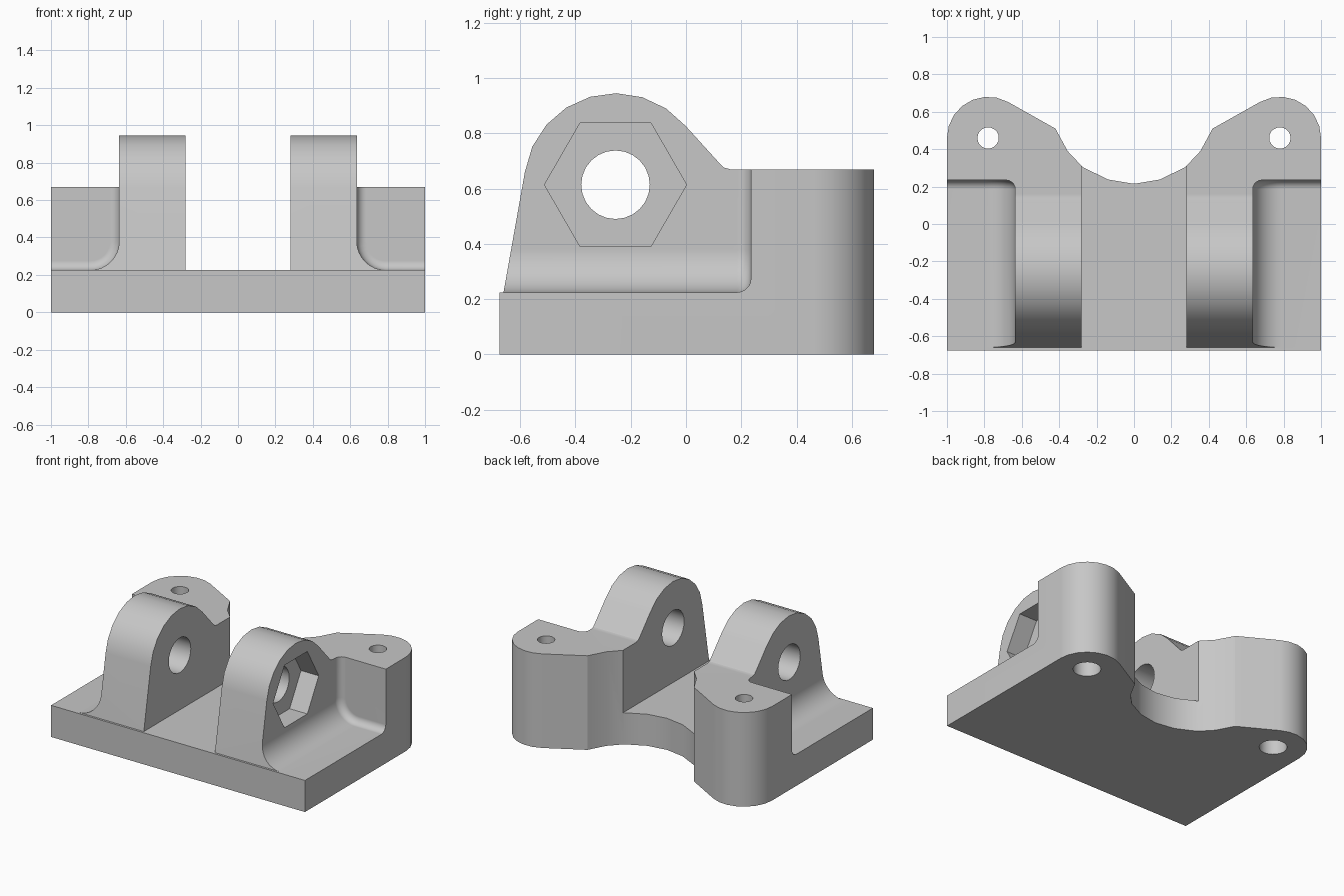
import bpy, bmesh
from math import sin, cos, pi, radians

if "Cube" in bpy.data.objects:
    bpy.data.objects.remove(bpy.data.objects["Cube"], do_unlink=True)

FLOOR = 0.225                 # top of the base plate
EAR_IN, EAR_OUT = 0.28, 0.635
BORE = (-0.255, 0.614)        # pivot axis in y, z
LUG = (0.78, 0.46)            # screw hole in x, y


def arc(centre, r, start, end, n):
    angles = [radians(start + (end - start) * i / n) for i in range(n + 1)]
    return [(centre[0] + r * cos(a), centre[1] + r * sin(a)) for a in angles]


def circle(centre, r, n):
    return arc(centre, r, 0, 360, n)[:-1]


def loft(name, rings):
    bm = bmesh.new()
    loops = [[bm.verts.new(p) for p in ring] for ring in rings]
    n = len(loops[0])
    for a, b in zip(loops, loops[1:]):
        for i in range(n):
            j = (i + 1) % n
            bm.faces.new((a[i], a[j], b[j], b[i]))
    bm.faces.new(loops[0])
    bm.faces.new(loops[-1])
    bmesh.ops.recalc_face_normals(bm, faces=bm.faces)
    mesh = bpy.data.meshes.new(name)
    bm.to_mesh(mesh)
    bm.free()
    obj = bpy.data.objects.new(name, mesh)
    bpy.context.collection.objects.link(obj)
    return obj


def prism(name, points, axis, low, high):
    place = {"x": lambda u, v, h: (h, u, v), "z": lambda u, v, h: (u, v, h)}[axis]
    return loft(name, [[place(u, v, h) for u, v in points] for h in (low, high)])


def combine(target, tool, operation="DIFFERENCE"):
    tool.hide_render = True
    mod = target.modifiers.new("cut", "BOOLEAN")
    mod.operation, mod.solver, mod.object = operation, "EXACT", tool
    bpy.context.view_layer.objects.active = target
    bpy.ops.object.modifier_apply(modifier=mod.name)
    bpy.data.objects.remove(tool, do_unlink=True)


# Plan outline with two rounded lugs and a scooped back
half = [(1, -0.675)] + arc(LUG, 0.22, 0, 119, 7)
half += [(0.42, 0.51), (0.355, 0.39), (0.275, 0.305), (0.14, 0.238)]
outline = half + [(0, 0.215)] + [(-x, y) for x, y in reversed(half)]
body = prism("clevis_bracket", outline, "z", 0, 1.2)

# Side profile: base ledge, sloped ear front, round ear top, rear block
side = [(-0.8, -0.1), (-0.8, FLOOR), (-0.66, FLOOR)]
side += arc(BORE, 0.331, 172, 40, 8)
side += [(0.12, 0.693), (0.137, 0.676), (0.16, 0.67), (0.8, 0.67), (0.8, -0.1)]
combine(body, prism("side_profile", side, "x", -1.1, 1.1), "INTERSECT")

# Channel between the ears
channel = [(-1, FLOOR), (1, FLOOR), (1, 1.3), (-1, 1.3)]
combine(body, prism("channel", channel, "x", -EAR_IN, EAR_IN))


# Outer pockets: large fillet beside the ear, small fillet at the rear wall
def pocket_ring(sign, y, d):
    big = 0.155
    pts = [(EAR_OUT + d, 1.3)]
    pts += arc((EAR_OUT + big, FLOOR + big), big - d, 180, 270, 8)
    pts += [(1.3, FLOOR + d), (1.3, 1.3)]
    return [(sign * x, y, z) for x, z in pts]


small, rear = 0.05, 0.235
for sign in (1, -1):
    rings = [pocket_ring(sign, -1, 0)]
    for c, s in arc((0, 0), 1, 0, 90, 5):
        rings.append(pocket_ring(sign, rear - small + small * s, small * (1 - c)))
    combine(body, loft("pocket", rings))

# Pivot bore, and a hexagonal nut recess in the left ear only
combine(body, prism("pivot_bore", circle(BORE, 0.124, 24), "x", -1.2, 1.2))
combine(body, prism("nut_recess", circle(BORE, 0.257, 6), "x", EAR_OUT - 0.14, 0.9))

# Screw holes with wider counterbores from below
for sign in (1, -1):
    centre = (sign * LUG[0], LUG[1])
    combine(body, prism("screw_hole", circle(centre, 0.057, 20), "z", -0.2, 1))
    combine(body, prism("counterbore", circle(centre, 0.09, 20), "z", -0.2, 0.4))

# Single grey finish
grey = bpy.data.materials.new("plain grey")
grey.use_nodes = True
grey.diffuse_color = (0.57, 0.57, 0.57, 1)
grey.node_tree.nodes["Principled BSDF"].inputs["Base Color"].default_value = grey.diffuse_color
body.data.materials.clear()
body.data.materials.append(grey)
for face in body.data.polygons:
    face.material_index = 0

bpy.ops.object.select_all(action="DESELECT")
body.select_set(True)
bpy.context.view_layer.objects.active = body
bpy.ops.object.shade_smooth_by_angle(angle=radians(30))
weighted = body.modifiers.new("flat_faces", "WEIGHTED_NORMAL")
weighted.keep_sharp = True
